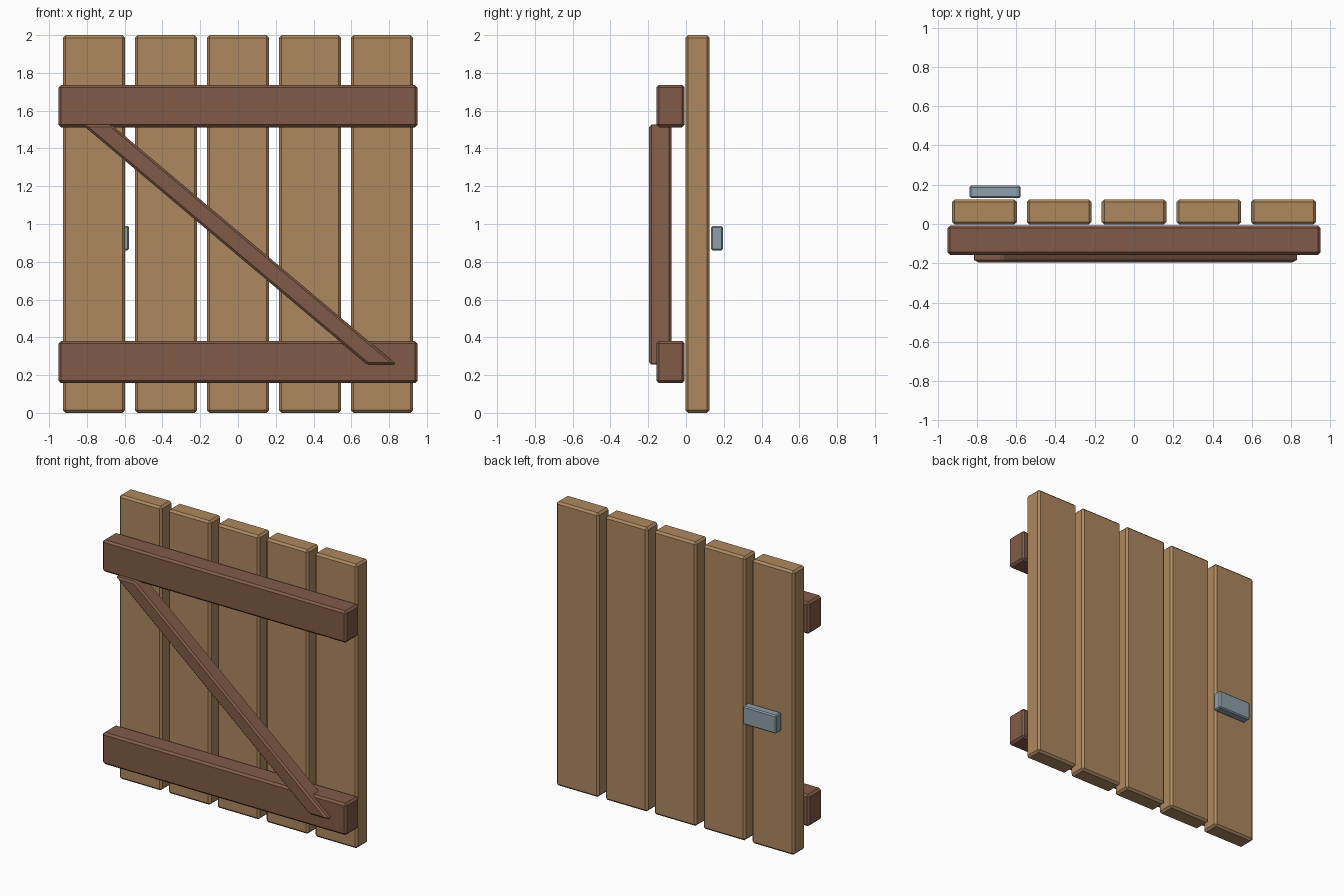
import bpy
import bmesh

if "Cube" in bpy.data.objects:
    bpy.data.objects.remove(bpy.data.objects["Cube"], do_unlink=True)


def material(name, rgb):
    mat = bpy.data.materials.new(name)
    mat.use_nodes = True
    mat.diffuse_color = (*rgb, 1)
    mat.node_tree.nodes["Principled BSDF"].inputs["Base Color"].default_value = (*rgb, 1)
    return mat


def slab(name, outline, y0, y1, bevel, mat):
    """Extrude an x-z outline from y0 to y1 and chamfer its edges."""
    bm = bmesh.new()
    face = bm.faces.new([bm.verts.new((x, y0, z)) for x, z in outline])
    grown = bmesh.ops.extrude_face_region(bm, geom=[face])["geom"]
    moved = [v for v in grown if isinstance(v, bmesh.types.BMVert)]
    bmesh.ops.translate(bm, verts=moved, vec=(0, y1 - y0, 0))
    bmesh.ops.recalc_face_normals(bm, faces=bm.faces)
    bmesh.ops.bevel(bm, geom=bm.edges[:], offset=bevel, segments=1,
                    affect='EDGES', profile=0.5)
    mesh = bpy.data.meshes.new(name)
    bm.to_mesh(mesh)
    bm.free()
    mesh.materials.append(mat)
    obj = bpy.data.objects.new(name, mesh)
    bpy.context.collection.objects.link(obj)
    return obj


def rect(x0, x1, z0, z1):
    return [(x0, z0), (x1, z0), (x1, z1), (x0, z1)]


light_wood = material("light wood", (0.42, 0.25, 0.115))
dark_wood = material("dark wood", (0.22, 0.105, 0.063))
metal = material("grey metal", (0.27, 0.35, 0.40))

# Five upright planks
for i in range(5):
    cx = (i - 2) * 0.381
    slab(f"plank_{i + 1}", rect(cx - 0.165, cx + 0.165, 0, 2),
         -0.003, 0.125, 0.014, light_wood)

# Two horizontal rails across the front
for name, z in (("lower_rail", 0.157), ("upper_rail", 1.512)):
    slab(name, rect(-0.95, 0.95, z, z + 0.224), -0.157, -0.007, 0.014, dark_wood)

# Diagonal brace with level-cut ends
slab("diagonal_brace", [(-0.825, 1.526), (0.685, 0.255), (0.84, 0.255), (-0.67, 1.526)],
     -0.195, -0.078, 0.012, dark_wood)

# Latch handle on the back
slab("latch_handle", rect(-0.837, -0.577, 0.86, 0.99), 0.133, 0.195, 0.008, metal)
